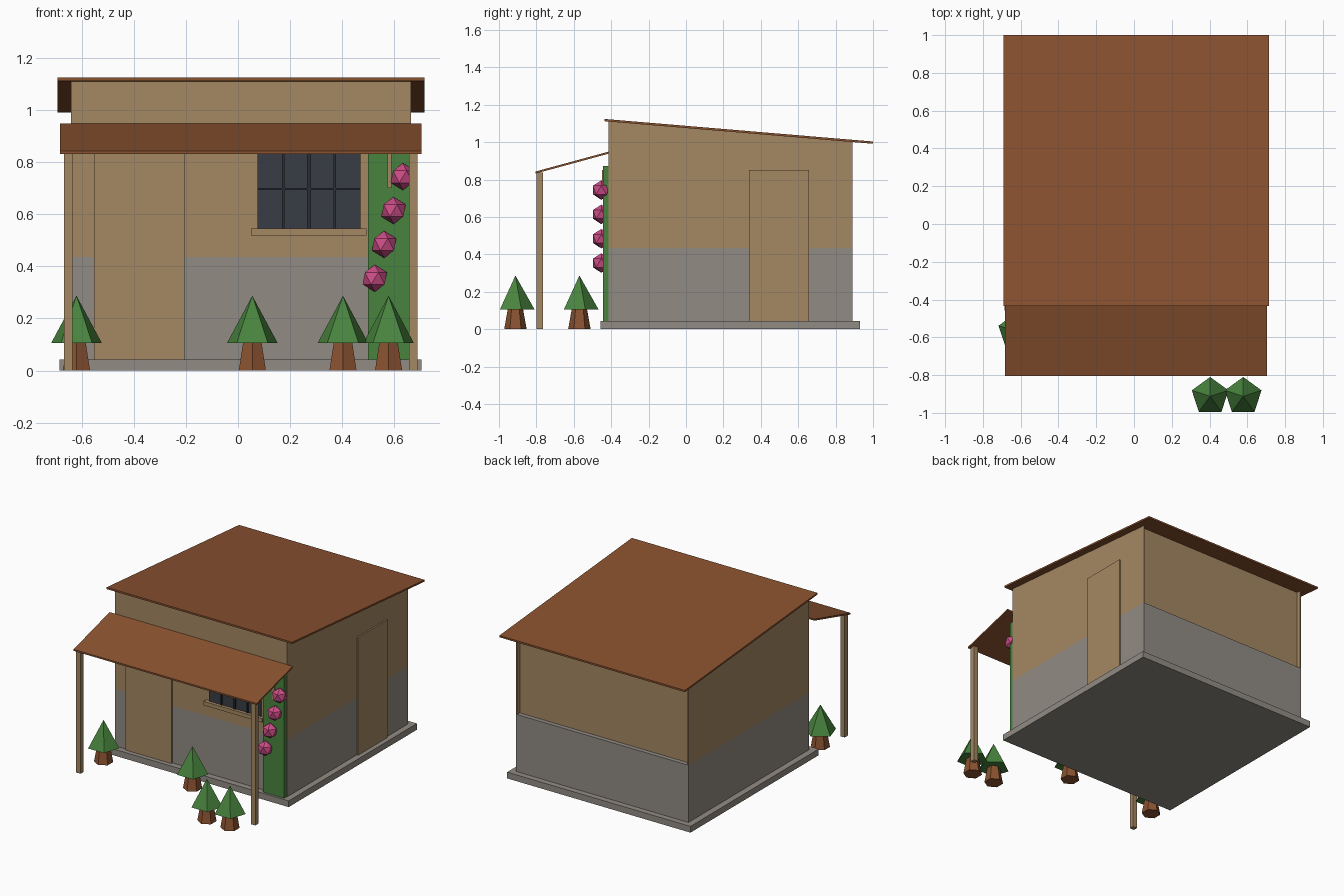
import bpy, bmesh
from mathutils import Matrix

cube = bpy.data.objects.get("Cube")
if cube:
    bpy.data.objects.remove(cube, do_unlink=True)


def material(name, rgb):
    # 8-bit sRGB to linear
    lin = [((c / 255 + 0.055) / 1.055) ** 2.4 for c in rgb] + [1.0]
    m = bpy.data.materials.new(name)
    m.use_nodes = True
    m.diffuse_color = lin
    m.node_tree.nodes["Principled BSDF"].inputs["Base Color"].default_value = lin
    return m


TAN = material("tan timber", (165, 136, 99))
STONE = material("grey stone", (145, 139, 132))
BROWN = material("russet brown", (138, 82, 48))
GREEN = material("leaf green", (72, 132, 62))
PINK = material("flower pink", (204, 76, 134))
GLASS = material("slate glass", (57, 61, 69))
FRAME = material("dark frame", (42, 45, 51))


def finish(name, bm, mat):
    bmesh.ops.recalc_face_normals(bm, faces=bm.faces[:])
    mesh = bpy.data.meshes.new(name)
    bm.to_mesh(mesh)
    bm.free()
    mesh.materials.append(mat)
    ob = bpy.data.objects.new(name, mesh)
    bpy.context.collection.objects.link(ob)
    return ob


def prism(name, mat, x0, x1, profile):
    """Extrude a (y, z) outline from x0 to x1."""
    bm = bmesh.new()
    face = bm.faces.new([bm.verts.new((x0, y, z)) for y, z in profile])
    ext = bmesh.ops.extrude_face_region(bm, geom=[face])
    moved = [g for g in ext["geom"] if isinstance(g, bmesh.types.BMVert)]
    bmesh.ops.translate(bm, verts=moved, vec=(x1 - x0, 0, 0))
    return finish(name, bm, mat)


def box(name, mat, x, y, z):
    return prism(name, mat, x[0], x[1],
                 [(y[0], z[0]), (y[1], z[0]), (y[1], z[1]), (y[0], z[1])])


def frustum(name, mat, sides, r0, r1, x, y, z0, z1):
    bm = bmesh.new()
    bmesh.ops.create_cone(bm, cap_ends=True, segments=sides, radius1=r0,
                          radius2=r1, depth=z1 - z0,
                          matrix=Matrix.Translation((x, y, (z0 + z1) / 2)))
    bmesh.ops.remove_doubles(bm, verts=bm.verts[:], dist=0.0001)
    return finish(name, bm, mat)


def roof_z(y):
    return 1.112 - (y + 0.435) * 0.084


LEFT, RIGHT, FRONT, BACK = -0.642, 0.664, -0.415, 0.89
FLOOR, SPLIT, INSET = 0.043, 0.435, 0.86

# Ground slab and stone lower walls
box("slab", STONE, (-0.685, 0.705), (-0.458, 0.93), (0, FLOOR))
box("lower_walls", STONE, (LEFT, RIGHT), (FRONT, BACK), (FLOOR, SPLIT))


# Timber upper walls, with the back wall set in between thin side fins
def wall(name, x0, x1, y0, y1):
    prism(name, TAN, x0, x1,
          [(y0, SPLIT), (y1, SPLIT), (y1, roof_z(y1)), (y0, roof_z(y0))])


wall("upper_walls", LEFT, RIGHT, FRONT, INSET)
wall("right_fin", LEFT, LEFT + 0.006, INSET, BACK)
wall("left_fin", RIGHT - 0.006, RIGHT, INSET, BACK)


# Sloped roof sheets
def sheet(name, x0, x1, a, b, t):
    prism(name, BROWN, x0, x1, [a, b, (b[0], b[1] + t), (a[0], a[1] + t)])


sheet("main_roof", -0.692, 0.715, (-0.435, roof_z(-0.435)), (1.0, roof_z(1.0)), 0.012)
sheet("porch_roof", -0.683, 0.705, (-0.805, 0.832), (FRONT, 0.938), 0.011)

# Porch posts
for side, x in (("right", -0.668), ("left", 0.657)):
    box(side + "_post", TAN, (x, x + 0.033), (-0.798, -0.765), (0, 0.838))

# Doors
box("front_door", TAN, (-0.553, -0.206), (FRONT - 0.012, FRONT), (FLOOR, 0.85))
box("side_door", TAN, (RIGHT, RIGHT + 0.01), (0.338, 0.658), (FLOOR, 0.85))

# Window with glazing bars and a sill
W0, W1, S0, S1 = 0.075, 0.47, 0.545, 0.85
box("window_glass", GLASS, (W0, W1), (FRONT - 0.008, FRONT), (S0, S1))
for i in range(1, 4):
    x = W0 + (W1 - W0) * i / 4
    half = 0.007 if i == 2 else 0.004
    box("window_bar", FRAME, (x - half, x + half), (FRONT - 0.016, FRONT), (S0, S1))
mid = (S0 + S1) / 2
box("window_crossbar", FRAME, (W0, W1), (FRONT - 0.015, FRONT), (mid - 0.004, mid + 0.004))
box("window_sill", TAN, (0.05, 0.493), (FRONT - 0.03, FRONT), (0.518, S0))

# Climbing vine with flowers and a hanging peg
box("vine", GREEN, (0.5, 0.66), (-0.443, FRONT), (FLOOR, 0.872))
box("vine_peg", TAN, (0.574, 0.59), (-0.449, -0.443), (0.7, 0.85))
for i in range(4):
    bm = bmesh.new()
    spot = (0.525 + 0.036 * i, -0.453, 0.354 + 0.13 * i)
    bmesh.ops.create_icosphere(bm, subdivisions=1, radius=0.052,
                               matrix=Matrix.Translation(spot))
    finish("flower", bm, PINK)

# Small trees
for x, y in ((-0.62, -0.57), (0.055, -0.57), (0.403, -0.912), (0.578, -0.912)):
    frustum("tree_trunk", BROWN, 6, 0.06, 0.04, x, y, 0, 0.112)
    frustum("tree_crown", GREEN, 5, 0.102, 0, x, y, 0.106, 0.287)
